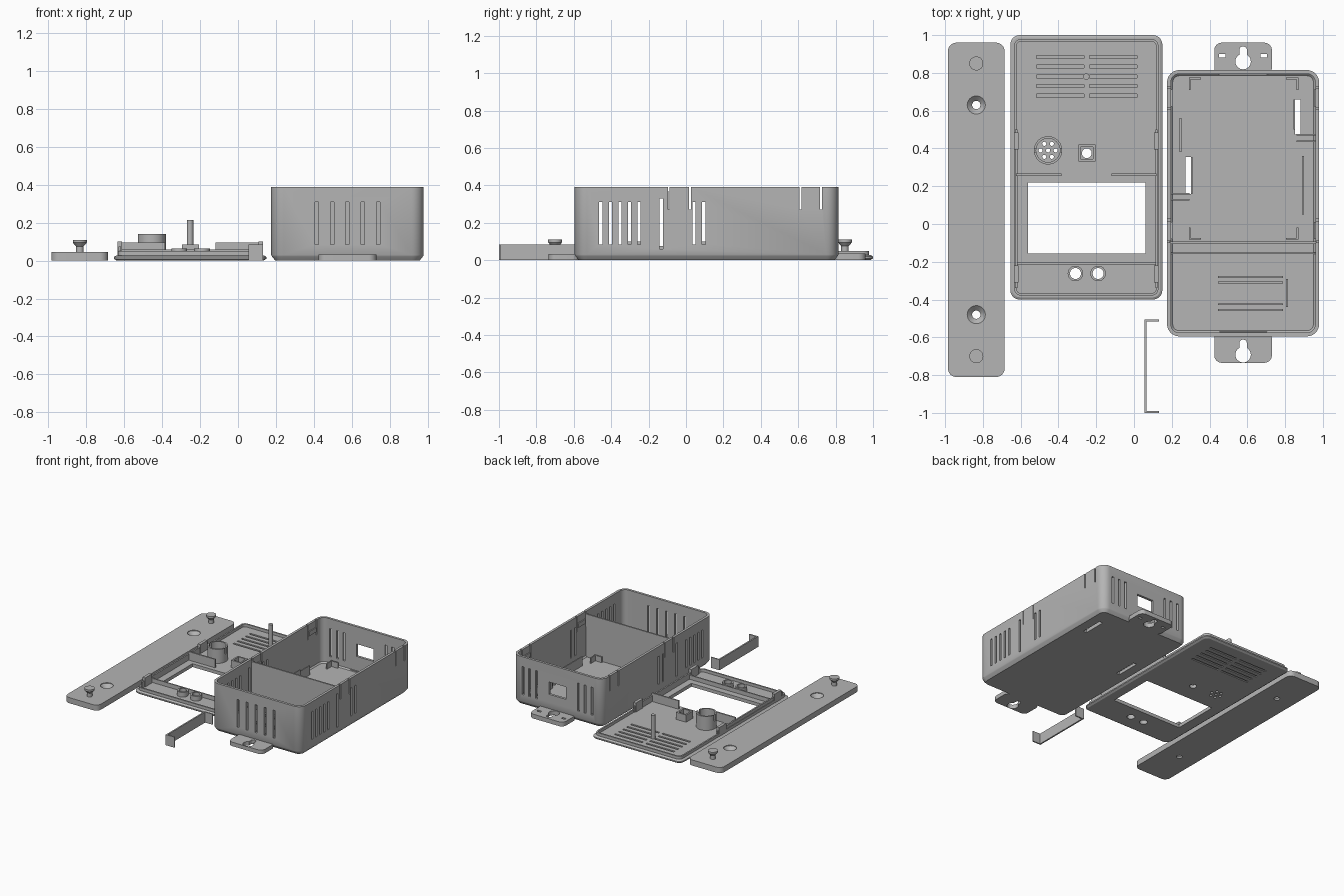
import bpy, bmesh
from math import sin, cos, pi

cube = bpy.data.objects.get("Cube")
if cube:
    bpy.data.objects.remove(cube)

grey = bpy.data.materials.new("plain grey plastic")
grey.use_nodes = True
GREY = (0.46, 0.46, 0.46, 1)
grey.diffuse_color = GREY
grey.node_tree.nodes["Principled BSDF"].inputs["Base Color"].default_value = GREY


def loft(bm, rings):
    """Closed solid from matching rings of points."""
    loops = [[bm.verts.new(p) for p in ring] for ring in rings]
    n = len(loops[0])
    for a, b in zip(loops, loops[1:]):
        for i in range(n):
            j = (i + 1) % n
            bm.faces.new((a[i], a[j], b[j], b[i]))
    bm.faces.new(loops[0][::-1])
    bm.faces.new(loops[-1])


def slab(bm, x0, x1, y0, y1, radius, layers):
    """Rounded rectangle; layers are (inset, z) pairs."""
    rings = []
    for inset, z in layers:
        r = max(radius - inset, 0.004)
        ring = []
        corners = ((x1, y1, -1, -1), (x0, y1, 1, -1), (x0, y0, 1, 1), (x1, y0, -1, 1))
        for k, (x, y, sx, sy) in enumerate(corners):
            for i in range(9):
                a = pi / 2 * (k + i / 8)
                ring.append((x + sx * (inset + r) + r * cos(a),
                             y + sy * (inset + r) + r * sin(a), z))
        rings.append(ring)
    loft(bm, rings)


def box(bm, x0, x1, y0, y1, z0, z1):
    loft(bm, [[(x0, y0, z), (x1, y0, z), (x1, y1, z), (x0, y1, z)] for z in (z0, z1)])


def turned(bm, x, y, profile, n=32):
    """Round solid; profile is (radius, z) pairs going up."""
    loft(bm, [[(x + r * cos(2 * pi * i / n), y + r * sin(2 * pi * i / n), z)
               for i in range(n)] for r, z in profile])


def make(name, bm):
    mesh = bpy.data.meshes.new(name)
    bmesh.ops.recalc_face_normals(bm, faces=bm.faces)
    bm.to_mesh(mesh)
    bm.free()
    mesh.materials.append(grey)
    ob = bpy.data.objects.new(name, mesh)
    bpy.context.collection.objects.link(ob)
    return ob


def part(name, build, cut=None):
    bm = bmesh.new()
    build(bm)
    ob = make(name, bm)
    if cut:
        bm = bmesh.new()
        cut(bm)
        cutter = make("cutter", bm)
        cutter.hide_render = True
        mod = ob.modifiers.new("cut", "BOOLEAN")
        mod.operation, mod.solver, mod.object = "DIFFERENCE", "EXACT", cutter
        mod.use_self = True
        graph = bpy.context.evaluated_depsgraph_get()
        mesh = bpy.data.meshes.new_from_object(ob.evaluated_get(graph))
        ob.modifiers.clear()
        ob.data = mesh
        bpy.data.objects.remove(cutter)
    bpy.ops.object.select_all(action="DESELECT")
    ob.select_set(True)
    bpy.context.view_layer.objects.active = ob
    bpy.ops.object.shade_smooth_by_angle()
    return ob


# Mounting bar with countersunk holes and mushroom pegs
BAR_X = -0.835


def bar_holes(bm):
    for y in (0.63, -0.48):
        turned(bm, BAR_X, y, [(0.022, -0.01), (0.022, 0.015), (0.048, 0.04), (0.048, 0.06)])


part("mounting_bar", lambda bm: slab(bm, -0.985, -0.685, -0.81, 0.96, 0.045,
                                     [(0, 0), (0, 0.045)]), bar_holes)
for y, side in ((0.85, "back"), (-0.7, "front")):
    part(side + "_peg", lambda bm: turned(bm, BAR_X, y, [
        (0.02, 0.04), (0.02, 0.075), (0.037, 0.095), (0.037, 0.11)]))

# Cover plate with window, louvres and round openings
MIC = (-0.455, 0.39)
BUTTONS = (-0.31, -0.19)
BUTTON_Y = -0.262


def cover_cuts(bm):
    box(bm, -0.56, 0.06, -0.155, 0.22, -0.1, 0.1)
    for i in range(5):
        y = 0.885 - 0.0515 * i
        for x in (-0.515, -0.235):
            box(bm, x, x + 0.25, y - 0.008, y + 0.008, 0.012, 0.1)
            box(bm, x, x + 0.25, y - 0.008, y + 0.008, -0.1, 0.007)
    turned(bm, *MIC, [(0.011, -0.1), (0.011, 0.1)], 16)
    for i in range(6):
        a = pi / 3 * i
        turned(bm, MIC[0] + 0.04 * cos(a), MIC[1] + 0.04 * sin(a),
               [(0.011, -0.1), (0.011, 0.1)], 16)
    turned(bm, -0.25, 0.375, [(0.026, -0.1), (0.026, 0.1)])
    for x in BUTTONS:
        turned(bm, x, BUTTON_Y, [(0.029, -0.1), (0.029, 0.1)])


part("cover_plate", lambda bm: slab(bm, -0.655, 0.15, -0.4, 1.0, 0.05, [
    (0.015, 0), (0, 0.01), (0, 0.02), (0.012, 0.027)]), cover_cuts)
part("cover_lip", lambda bm: slab(bm, -0.634, 0.129, -0.379, 0.979, 0.035,
                                  [(0, 0.02), (0, 0.05)]),
     lambda bm: slab(bm, -0.622, 0.117, -0.367, 0.967, 0.025, [(0, 0), (0, 0.1)]))


def cover_walls(bm):
    for x in (-0.63, 0.113):
        box(bm, x, x + 0.012, -0.34, 0.5, 0.02, 0.075)
        for y in (0.44, -0.265):
            box(bm, x - 0.006, x + 0.018, y - 0.045, y + 0.045, 0.02, 0.1)
    box(bm, -0.625, -0.385, 0.255, 0.267, 0.02, 0.095)
    box(bm, -0.12, 0.12, 0.255, 0.267, 0.02, 0.095)
    box(bm, -0.62, 0.115, -0.215, -0.205, 0.02, 0.06)


part("cover_walls", cover_walls)
part("sounder_tube", lambda bm: turned(bm, *MIC, [(0.075, 0.02), (0.075, 0.14)]),
     lambda bm: (turned(bm, *MIC, [(0.063, 0), (0.063, 0.2)]),
                 box(bm, MIC[0] - 0.1, MIC[0] + 0.1, MIC[1] - 0.01, MIC[1] + 0.01, 0.09, 0.2)))
part("sensor_frame", lambda bm: box(bm, -0.295, -0.205, 0.33, 0.42, 0.02, 0.085),
     lambda bm: box(bm, -0.282, -0.218, 0.343, 0.407, 0, 0.2))
for x, side in zip(BUTTONS, ("right", "left")):
    part(side + "_button_ring", lambda bm: turned(bm, x, BUTTON_Y, [(0.041, 0.02), (0.041, 0.065)]),
         lambda bm: turned(bm, x, BUTTON_Y, [(0.029, 0), (0.029, 0.1)]))
part("light_post", lambda bm: turned(bm, -0.253, 0.78, [(0.017, 0.015), (0.017, 0.215)]))

# Deep case: hollow shell with vents, snap slits and floor openings
X0, X1, Y0, Y1 = 0.175, 0.98, -0.595, 0.815
MID = (X0 + X1) / 2
WALL = 0.02


def case_cuts(bm):
    slab(bm, X0 + WALL, X1 - WALL, Y0 + WALL, Y1 - WALL, 0.045, [(0.01, 0.025), (0, 0.035), (0, 0.5)])
    # side vents run through both long walls
    for y in [-0.455 + 0.051 * i for i in range(5)] + [0.043, 0.095]:
        box(bm, 0.1, 1.1, y - 0.009, y + 0.009, 0.085, 0.31)
    box(bm, 0.1, 1.1, -0.143, -0.124, 0.06, 0.33)
    for y in (-0.092, 0.022, 0.612, 0.722):
        box(bm, 0.1, 1.1, y - 0.005, y + 0.005, 0.27, 0.5)
    # front and back vents
    for i in range(5):
        x = MID + 0.081 * (i - 2)
        box(bm, x - 0.009, x + 0.009, Y0 - 0.1, Y0 + 0.1, 0.085, 0.31)
    for x in (0.27, 0.33, 0.39):
        for v in (x, 2 * MID - x):
            box(bm, v - 0.009, v + 0.009, Y1 - 0.1, Y1 + 0.1, 0.085, 0.31)
    box(bm, MID - 0.075, MID + 0.075, Y1 - 0.1, Y1 + 0.1, 0.15, 0.25)
    # floor openings
    box(bm, 0.852, 0.882, 0.475, 0.66, -0.1, 0.1)
    box(bm, 0.272, 0.302, 0.16, 0.355, -0.1, 0.1)


part("case_shell", lambda bm: slab(bm, X0, X1, Y0, Y1, 0.065, [
    (0.022, 0), (0.004, 0.022), (0, 0.03), (0, 0.39)]), case_cuts)


def case_ribs(bm):
    z = 0.02
    box(bm, X0 + 0.01, X1 - 0.01, -0.105, -0.093, z, 0.37)
    box(bm, X0 + 0.01, X1 - 0.01, -0.16, -0.15, z, 0.06)
    # cable pockets beside the floor openings
    box(bm, 0.844, 0.852, 0.5, 0.66, z, 0.16)
    box(bm, 0.302, 0.31, 0.16, 0.355, z, 0.16)
    for y in (0.435, 0.468):
        box(bm, 0.86, X1 - 0.01, y, y + 0.008, z, 0.12)
    for y in (0.125, 0.155):
        box(bm, X0 + 0.01, 0.295, y, y + 0.008, z, 0.12)
    # board corner brackets
    for x, sx in ((0.29, 1), (0.87, -1)):
        for y, sy in ((0.775, -1), (-0.083, 1)):
            for dx, dy in ((0.065, 0.009), (0.009, 0.065)):
                xs, ys = sorted((x, x + sx * dx)), sorted((y, y + sy * dy))
                box(bm, *xs, *ys, z, 0.07)
    box(bm, 0.242, 0.251, 0.38, 0.56, z, 0.1)
    box(bm, 0.89, 0.899, 0.05, 0.36, z, 0.1)
    # battery rails
    for y in (-0.28, -0.31, -0.425, -0.455):
        box(bm, 0.445, 0.79, y - 0.005, y + 0.005, z, 0.08)
    box(bm, 0.805, 0.814, -0.44, -0.29, z, 0.08)
    # snap catches on the flexible wall tongues
    for x in (X0 + 0.014, X1 - 0.028):
        for y in (-0.035, 0.667):
            box(bm, x, x + 0.014, y - 0.045, y + 0.045, 0.3, 0.335)


part("case_ribs", case_ribs)


# Hanging tabs with keyholes
def keyhole(y):
    def cut(bm):
        turned(bm, MID, y, [(0.041, -0.1), (0.041, 0.1)])
        slab(bm, MID - 0.02, MID + 0.02, y, y + 0.08, 0.019, [(0, -0.11), (0, 0.11)])
        if y > 0:
            for x in (MID - 0.11, MID + 0.11):
                box(bm, x - 0.017, x + 0.017, 0.882, 0.9, -0.1, 0.1)
    return cut


part("back_hanging_tab", lambda bm: slab(bm, 0.425, 0.73, 0.788, 0.96, 0.04,
                                         [(0, 0), (0, 0.035)]), keyhole(0.86))
part("front_hanging_tab", lambda bm: slab(bm, 0.425, 0.73, -0.735, -0.568, 0.04,
                                          [(0, 0), (0, 0.032)]), keyhole(-0.692))


# Loose retaining clip
def clip(bm):
    box(bm, 0.055, 0.067, -1.0, -0.505, 0, 0.085)
    for y in (-1.0, -0.515):
        box(bm, 0.067, 0.132, y, y + 0.01, 0, 0.085)


part("retaining_clip", clip)
